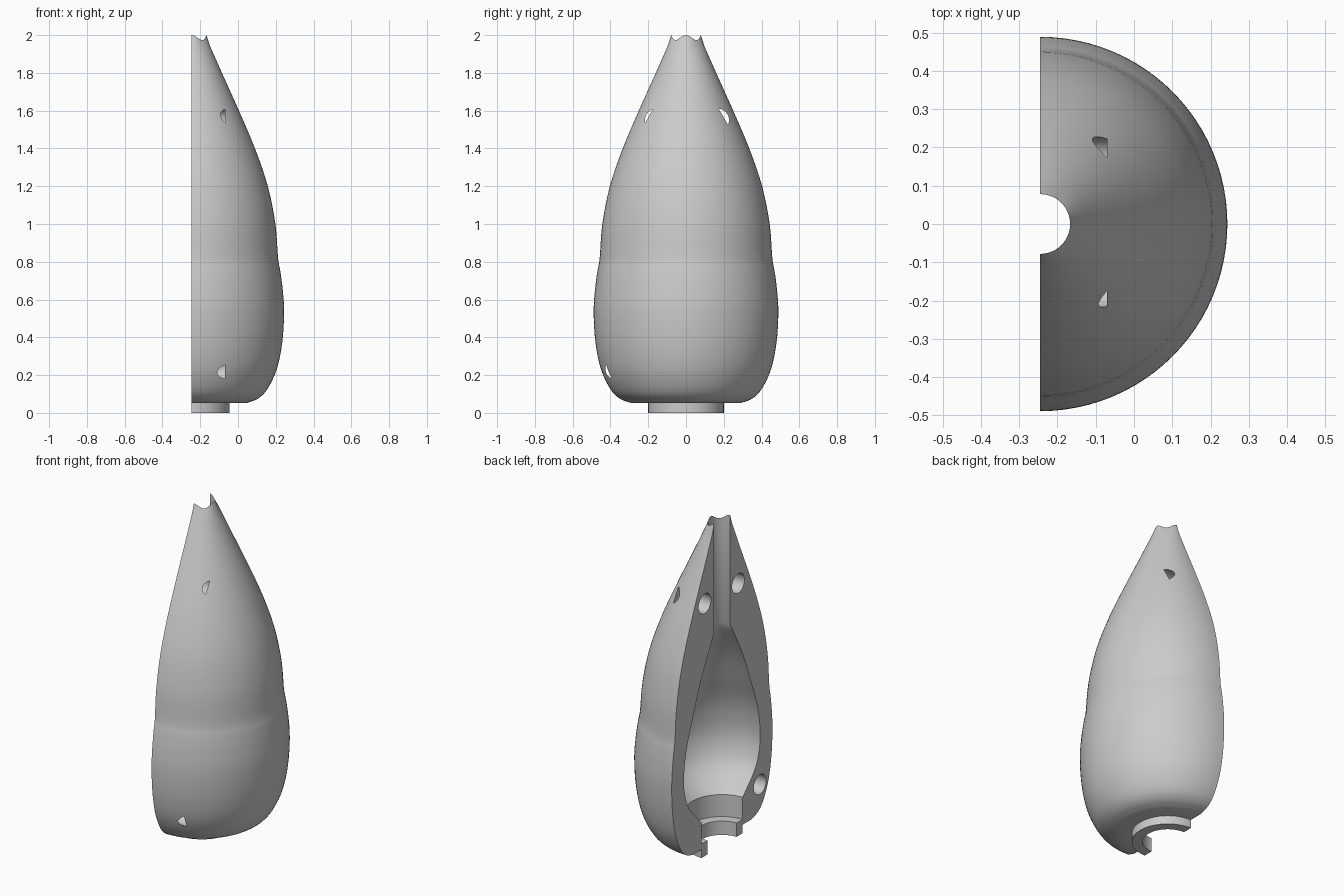
import bpy, bmesh, math
from mathutils import Vector, Matrix

cube = bpy.data.objects.get("Cube")
if cube:
    bpy.data.objects.remove(cube, do_unlink=True)

AXIS_X = -0.245      # flat parting face and axis of revolution
SEGMENTS = 48        # steps around the half turn
BORE = 0.078         # radius of the top channel

grey = bpy.data.materials.new("light_grey")
grey.use_nodes = True
colour = (0.6, 0.6, 0.6, 1)
grey.diffuse_color = colour
grey.node_tree.nodes["Principled BSDF"].inputs["Base Color"].default_value = colour


def smooth_path(points, steps=4):
    """Catmull-Rom curve through (radius, height) points."""
    pts = [Vector(p) for p in points]
    pts = [2 * pts[0] - pts[1]] + pts + [2 * pts[-1] - pts[-2]]
    path = []
    for a, b, c, d in zip(pts, pts[1:], pts[2:], pts[3:]):
        for i in range(steps):
            t = i / steps
            path.append(0.5 * (2 * b + (c - a) * t + (2 * a - 5 * b + 4 * c - d) * t ** 2
                               + (3 * b - a - 3 * c + d) * t ** 3))
    return path + [pts[-2]]


def make_object(name, bm):
    mesh = bpy.data.meshes.new(name)
    bm.to_mesh(mesh)
    bm.free()
    mesh.materials.append(grey)
    obj = bpy.data.objects.new(name, mesh)
    bpy.context.collection.objects.link(obj)
    return obj


# Profile: outer skin, neck, socket, cavity, then the bore back to the tip
outer = smooth_path([(BORE, 1.985), (0.16, 1.8), (0.25, 1.6), (0.335, 1.4), (0.403, 1.2),
                     (0.443, 1.0), (0.457, 0.82), (0.469, 0.75), (0.482, 0.65), (0.489, 0.53),
                     (0.479, 0.37), (0.45, 0.23), (0.40, 0.125), (0.35, 0.075), (0.29, 0.052)])
neck = [Vector(p) for p in [(0.2, 0.052), (0.2, 0), (0.14, 0), (0.14, 0.085), (0.2, 0.085)]]
cavity = smooth_path([(0.2, 0.22), (0.31, 0.335), (0.355, 0.43), (0.37, 0.55), (0.345, 0.72),
                      (0.28, 0.9), (0.2, 1.1), (BORE, 1.33)])
profile = outer + neck + cavity

# Half-turn shell with a gently scalloped tip
bm = bmesh.new()
rings = []
for s in range(SEGMENTS + 1):
    angle = math.pi * (s / SEGMENTS - 0.5)
    ring = []
    for i, (r, z) in enumerate(profile):
        if i == 0:
            z += 0.013 * math.cos(4 * angle) + 0.002
        ring.append(bm.verts.new((AXIS_X + r * math.cos(angle), r * math.sin(angle), z)))
    rings.append(ring)
for a, b in zip(rings, rings[1:]):
    for i in range(len(profile)):
        j = (i + 1) % len(profile)
        bm.faces.new((a[i], a[j], b[j], b[i]))
bm.faces.new(rings[0])
bm.faces.new(reversed(rings[-1]))
bmesh.ops.recalc_face_normals(bm, faces=bm.faces)
shell = make_object("half_shell", bm)

# Blind alignment holes bored in from the parting face, breaking the skin
bm = bmesh.new()
for y, z in [(0.168, 1.55), (-0.157, 1.55), (-0.367, 0.235)]:
    place = Matrix.Translation((AXIS_X + 0.0375, y, z)) @ Matrix.Rotation(math.pi / 2, 4, 'Y')
    bmesh.ops.create_cone(bm, cap_ends=True, segments=32, radius1=0.06, radius2=0.06,
                          depth=0.275, matrix=place)
cutter = make_object("hole_cutter", bm)
cutter.hide_render = True
cutter.hide_set(True)
cut = shell.modifiers.new("alignment_holes", 'BOOLEAN')
cut.operation = 'DIFFERENCE'
cut.solver = 'EXACT'
cut.object = cutter

bpy.ops.object.select_all(action='DESELECT')
bpy.context.view_layer.objects.active = shell
shell.select_set(True)
bpy.ops.object.modifier_apply(modifier=cut.name)
bpy.data.objects.remove(cutter, do_unlink=True)
bpy.ops.object.shade_smooth_by_angle(angle=math.radians(32))
